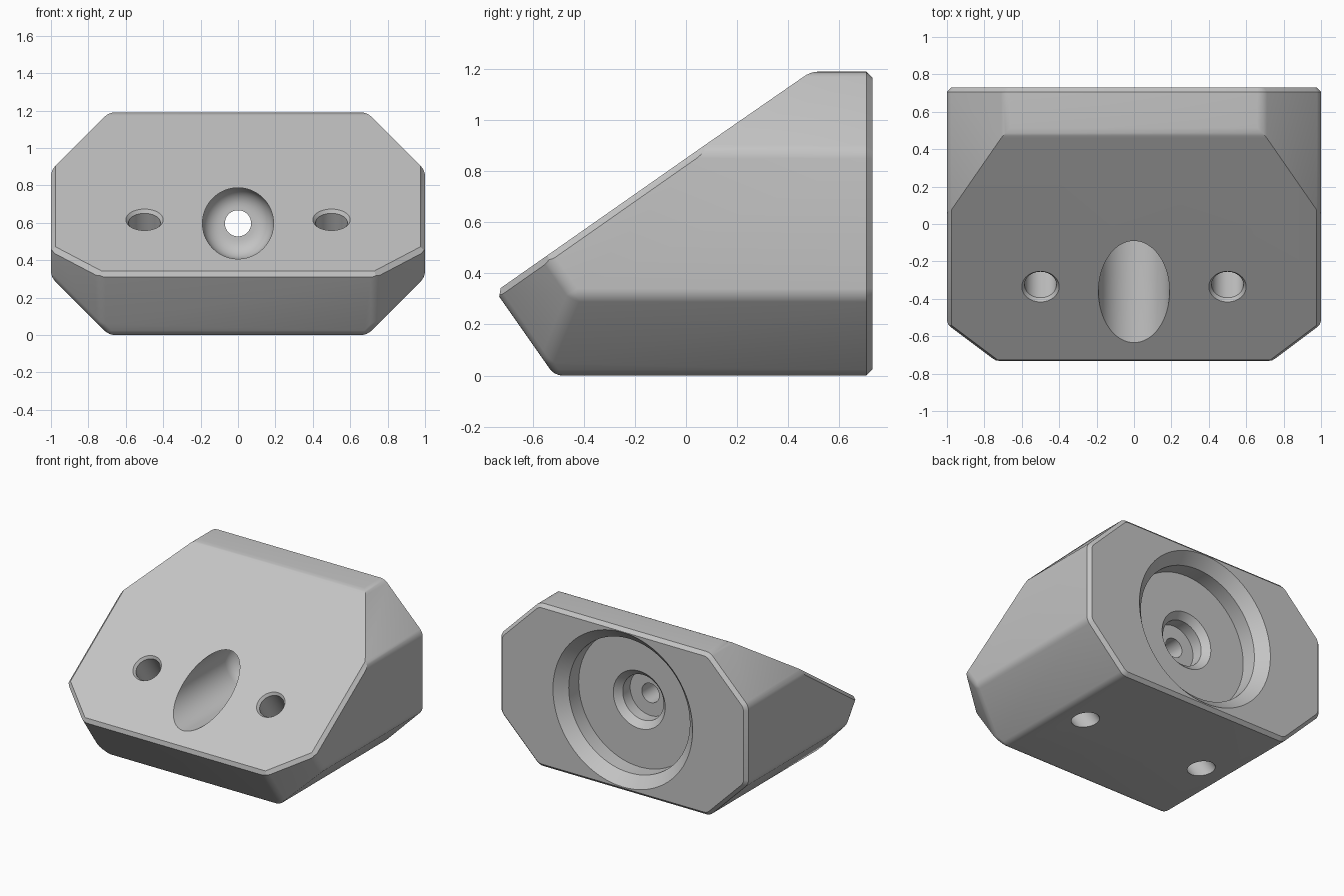
import bpy, bmesh, math
from mathutils import Vector

cube = bpy.data.objects.get("Cube")
if cube:
    bpy.data.objects.remove(cube)

# Material
grey = bpy.data.materials.new("light grey")
grey.use_nodes = True
grey.diffuse_color = (0.55, 0.55, 0.55, 1)
grey.node_tree.nodes["Principled BSDF"].inputs["Base Color"].default_value = grey.diffuse_color

# Main directions: along the sloped face, and out of it
TILT = math.radians(35)
ALONG = Vector((0, math.cos(TILT), math.sin(TILT)))
OUT = Vector((0, -math.sin(TILT), math.cos(TILT)))
SIDE = Vector((1, 0, 0))
SLOPE, TOE, BACK, CHAMFER = 0.697, 0.422, 0.73, 0.024


def make_object(name, bm):
    bmesh.ops.recalc_face_normals(bm, faces=bm.faces)
    mesh = bpy.data.meshes.new(name)
    bm.to_mesh(mesh)
    bm.free()
    obj = bpy.data.objects.new(name, mesh)
    bpy.context.collection.objects.link(obj)
    mesh.materials.append(grey)
    return obj


def slice_off(bm, normal, distance):
    """Remove everything beyond the plane and cap the opening."""
    length = normal.length
    n = normal / length
    cut = bmesh.ops.bisect_plane(bm, geom=bm.verts[:] + bm.edges[:] + bm.faces[:], dist=1e-5,
                                 plane_co=n * distance / length, plane_no=n, clear_outer=True)
    rim = [e for e in cut["geom_cut"] if isinstance(e, bmesh.types.BMEdge) and e.is_boundary]
    bmesh.ops.edgeloop_fill(bm, edges=rim)
    bm.normal_update()


def lathe(name, profile, origin, axis, steps=72):
    """Spin (radius, distance) points around an axis."""
    bm = bmesh.new()
    verts = [bm.verts.new((r, 0, t)) for r, t in profile]
    edges = [bm.edges.new(pair) for pair in zip(verts, verts[1:])]
    bmesh.ops.spin(bm, geom=verts + edges, axis=(0, 0, 1), cent=(0, 0, 0),
                   angle=math.tau, steps=steps)
    bmesh.ops.remove_doubles(bm, verts=bm.verts, dist=1e-5)
    obj = make_object(name, bm)
    obj.rotation_euler = axis.to_track_quat('Z', 'Y').to_euler()
    obj.location = origin
    obj.hide_render = True
    return obj


# Octagonal block, extruded front to back
bm = bmesh.new()
half = [(0.69, 0), (1, 0.31), (1, 0.88), (0.69, 1.19)]
outline = half + [(-x, z) for x, z in reversed(half)]
face = bm.faces.new([bm.verts.new((x, -BACK - 0.1, z)) for x, z in outline])
ext = bmesh.ops.extrude_face_region(bm, geom=[face])
bmesh.ops.translate(bm, vec=(0, 2 * BACK + 0.1, 0),
                    verts=[v for v in ext["geom"] if isinstance(v, bmesh.types.BMVert)])
bmesh.ops.recalc_face_normals(bm, faces=bm.faces)

# Sloped face, undercut toe and the two toe corners
slice_off(bm, OUT, SLOPE)
slice_off(bm, -ALONG, TOE)
corner = [SIDE * s * 0.238 - ALONG * 0.26 for s in (1, -1)]
for n in corner:
    slice_off(bm, n, 0.238 + 0.26 * 0.183)


# Soft rounding of the outer edges, leaving the back rim and slope rim crisp
def is_round(edge):
    normals = [f.normal for f in edge.link_faces]
    if any(n.y > 0.9 for n in normals):
        return False
    on_slope = any(n.dot(OUT) > 0.99 for n in normals)
    return not on_slope or any(n.z > 0.99 for n in normals)


bmesh.ops.bevel(bm, geom=[e for e in bm.edges if is_round(e)], offset=0.03,
                segments=4, profile=0.5, affect='EDGES', clamp_overlap=True)
bm.normal_update()

# Flat chamfers around the slope
slice_off(bm, OUT - ALONG, SLOPE + TOE - CHAMFER)
for s in (1, -1):
    slice_off(bm, OUT + SIDE * s, SLOPE + 1 - CHAMFER)
for n in corner:
    reach = (0.238 + 0.26 * 0.183) / n.length
    slice_off(bm, OUT + n.normalized(), SLOPE + reach - CHAMFER)

# Flat chamfer around the back
back = max(bm.faces, key=lambda f: f.calc_center_median().y)
rim = list(back.verts)
bmesh.ops.inset_individual(bm, faces=[back], thickness=CHAMFER, use_even_offset=True)
inner = set(max(bm.faces, key=lambda f: f.calc_area() * (f.normal.y > 0.9)).verts)
for v in rim:
    if v not in inner:
        v.co.y -= CHAMFER
body = make_object("wedge_body", bm)

# Central bore: round-bottomed front pocket, through hole, stepped back recess
fillet = [(0.09 + 0.1 * math.cos(a), 0.12 + 0.1 * math.sin(a))
          for a in (math.pi / 2 * i / 8 for i in range(9))]
bore = ([(0, -1.5), (0.19, -1.5)] + fillet +
        [(0.07, 0.22), (0.07, 0.41), (0.165, 0.41), (0.165, 0.495), (0.21, 0.54),
         (0.49, 0.54), (0.49, 0.655), (0.565, 0.73), (0.565, 1), (0, 1)])
cutters = [lathe("central_bore_cutter", bore, (0, 0, 0.597), Vector((0, 1, 0)))]

# Side holes, square to the slope, with a small countersink
hole = [(0, -1.2), (0.085, -1.2), (0.085, -0.018), (0.1, 0), (0.1, 0.2), (0, 0.2)]
for s in (1, -1):
    cutters.append(lathe("side_hole_cutter", hole,
                         SIDE * s * 0.5 + OUT * SLOPE + ALONG * 0.079, OUT, 48))

# Cut the holes and shade
bpy.context.view_layer.objects.active = body
for cutter in cutters:
    mod = body.modifiers.new("cut", 'BOOLEAN')
    mod.operation, mod.solver, mod.object = 'DIFFERENCE', 'EXACT', cutter
    bpy.ops.object.modifier_apply(modifier=mod.name)
    bpy.data.objects.remove(cutter)
bpy.ops.object.select_all(action='DESELECT')
body.select_set(True)
bpy.ops.object.shade_smooth_by_angle(angle=math.radians(25))
